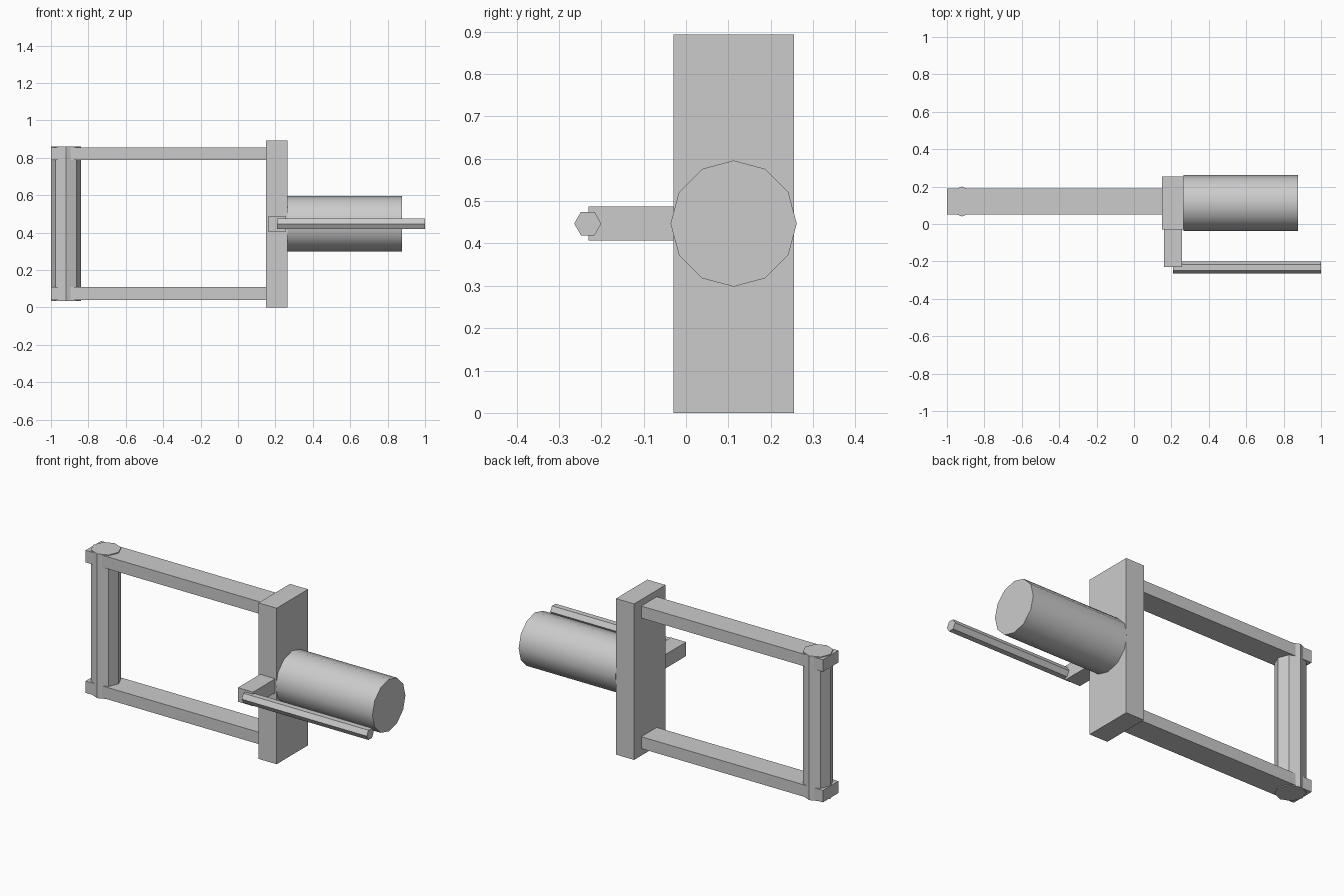
import bpy, math

if "Cube" in bpy.data.objects:
    bpy.data.objects.remove(bpy.data.objects["Cube"])

grey = bpy.data.materials.new("light grey")
grey.diffuse_color = (0.6, 0.6, 0.6, 1)
grey.use_nodes = True
grey.node_tree.nodes["Principled BSDF"].inputs["Base Color"].default_value = grey.diffuse_color


def finish(obj, name):
    obj.name = name
    obj.data.materials.append(grey)
    return obj


def box(name, x, y, z):
    """Box from (min, max) ranges on each axis."""
    r = (x, y, z)
    bpy.ops.mesh.primitive_cube_add(size=1, location=[(a + b) / 2 for a, b in r])
    obj = bpy.context.object
    obj.scale = [b - a for a, b in r]
    bpy.ops.object.transform_apply(location=False, rotation=False, scale=True)
    return finish(obj, name)


def prism(name, sides, radius, length, centre, rotation=(0, 0, 0)):
    bpy.ops.mesh.primitive_cylinder_add(vertices=sides, radius=radius, depth=length,
                                        location=centre, rotation=rotation)
    return finish(bpy.context.object, name)


along_x = (math.pi / 2, 0, math.pi / 2)

# Central upright plate
box("back_plate", (0.15, 0.265), (-0.029, 0.255), (0, 0.893))

# Handle: two rails and an octagonal grip
box("lower_rail", (-1.0, 0.15), (0.05, 0.19), (0.04, 0.108))
box("upper_rail", (-1.0, 0.15), (0.05, 0.19), (0.787, 0.856))
prism("grip", 8, 0.08, 0.826, (-0.92, 0.12, 0.448))

# Round barrel, smooth along its sides
barrel = prism("barrel", 12, 0.149, 0.612, (0.571, 0.1125, 0.447), along_x)
bpy.ops.object.shade_smooth_by_angle(angle=math.radians(35))

# Side arm carrying a thin hexagonal rod
box("side_arm", (0.16, 0.256), (-0.23, -0.029), (0.407, 0.487))
prism("rod", 6, 0.032, 0.792, (0.604, -0.232, 0.447), (0, math.pi / 2, 0))
